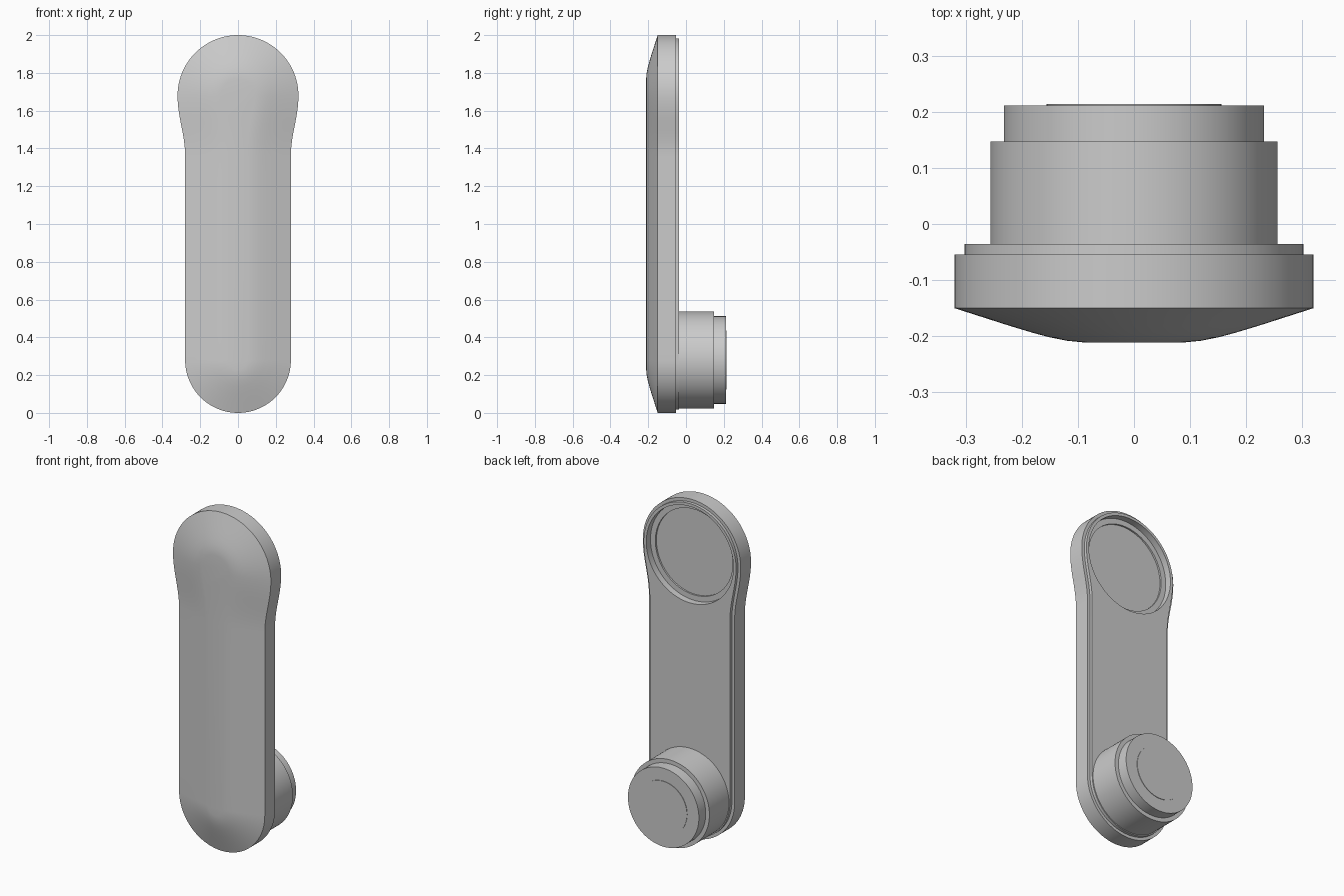
import bpy, bmesh, math
from mathutils import Matrix, Vector

if "Cube" in bpy.data.objects:
    bpy.data.objects.remove(bpy.data.objects["Cube"], do_unlink=True)

LOW_Z, LOW_R = 0.28, 0.28      # lower rounded end
TOP_Z, TOP_R = 1.68, 0.32      # wider upper end
NECK_Z = 1.36                  # where the sides begin to flare

grey = bpy.data.materials.new("plain grey")
grey.use_nodes = True
grey.diffuse_color = (0.6, 0.6, 0.6, 1)
grey.node_tree.nodes["Principled BSDF"].inputs["Base Color"].default_value = (0.6, 0.6, 0.6, 1)


def finish(name, bm):
    bmesh.ops.recalc_face_normals(bm, faces=bm.faces)
    mesh = bpy.data.meshes.new(name)
    bm.to_mesh(mesh)
    bm.free()
    mesh.materials.append(grey)
    ob = bpy.data.objects.new(name, mesh)
    bpy.context.collection.objects.link(ob)
    return ob


def smooth(ob, degrees=25):
    bpy.ops.object.select_all(action='DESELECT')
    ob.select_set(True)
    bpy.context.view_layer.objects.active = ob
    bpy.ops.object.shade_smooth_by_angle(angle=math.radians(degrees))


def loft(name, rings):
    """Skin closed rings of equal length and cap both ends."""
    bm = bmesh.new()
    loops = [[bm.verts.new(p) for p in ring] for ring in rings]
    n = len(loops[0])
    for a, b in zip(loops, loops[1:]):
        for i in range(n):
            j = (i + 1) % n
            bm.faces.new((a[i], a[j], b[j], b[i]))
    bm.faces.new(loops[0])
    bm.faces.new(loops[-1])
    return finish(name, bm)


def disc_stack(name, z, steps, sides=96):
    """Round part along y from (radius, y) steps."""
    rings = []
    for r, y in steps:
        angles = [2 * math.pi * i / sides for i in range(sides)]
        rings.append([(r * math.cos(a), y, z + r * math.sin(a)) for a in angles])
    return loft(name, rings)


def outline():
    """Right half from bottom to top, mirrored into a closed loop."""
    half = []
    for i in range(25):
        a = -math.pi / 2 + math.pi / 2 * i / 24
        half.append(Vector((LOW_R * math.cos(a), LOW_Z + LOW_R * math.sin(a))))
    for i in range(1, 9):
        half.append(Vector((LOW_R, LOW_Z + (NECK_Z - LOW_Z) * i / 8)))
    for i in range(1, 16):
        t = i / 16
        flare = (1 - math.cos(math.pi * t)) / 2
        half.append(Vector((LOW_R + (TOP_R - LOW_R) * flare, NECK_Z + (TOP_Z - NECK_Z) * t)))
    for i in range(29):
        a = math.pi / 2 * i / 28
        half.append(Vector((TOP_R * math.cos(a), TOP_Z + TOP_R * math.sin(a))))
    half[0].x = half[-1].x = 0
    return half + [Vector((-p.x, p.y)) for p in half[-2:0:-1]]


BASE = outline()


def inset_ring(d, y):
    n = len(BASE)
    ring = []
    for i, p in enumerate(BASE):
        t = (BASE[(i + 1) % n] - BASE[i - 1]).normalized()
        ring.append((p.x - t.y * d, y, p.y + t.x * d))
    return ring


# Handset body: crowned front, straight wall, stepped back plate
profile = [(0.23, -0.211), (0.20, -0.208), (0.17, -0.202), (0.14, -0.194), (0.10, -0.182),
           (0.05, -0.166), (0, -0.15), (0, -0.054), (0.018, -0.054), (0.018, -0.036)]
body = loft("handset_body", [inset_ring(d, y) for d, y in profile])

# Round two-step recess in the back of the upper end
cutter = disc_stack("recess_cutter", TOP_Z,
                    [(0.253, -0.085), (0.253, -0.075), (0.285, -0.075), (0.285, 0.05)])
cutter.hide_render = True
cut = body.modifiers.new("recess", 'BOOLEAN')
cut.operation = 'DIFFERENCE'
cut.solver = 'EXACT'
cut.object = cutter
bpy.ops.object.select_all(action='DESELECT')
body.select_set(True)
bpy.context.view_layer.objects.active = body
bpy.ops.object.modifier_apply(modifier=cut.name)
bpy.data.objects.remove(cutter, do_unlink=True)
smooth(body, 20)

# Round end piece at the lower end, stepped toward the back
smooth(disc_stack("lower_drum", LOW_Z, [(0.256, -0.045), (0.256, 0.147)]))
smooth(disc_stack("drum_cap", LOW_Z, [(0.232, 0.14), (0.232, 0.211)]))
smooth(disc_stack("cap_plate", LOW_Z, [(0.156, 0.208), (0.156, 0.214)]))
